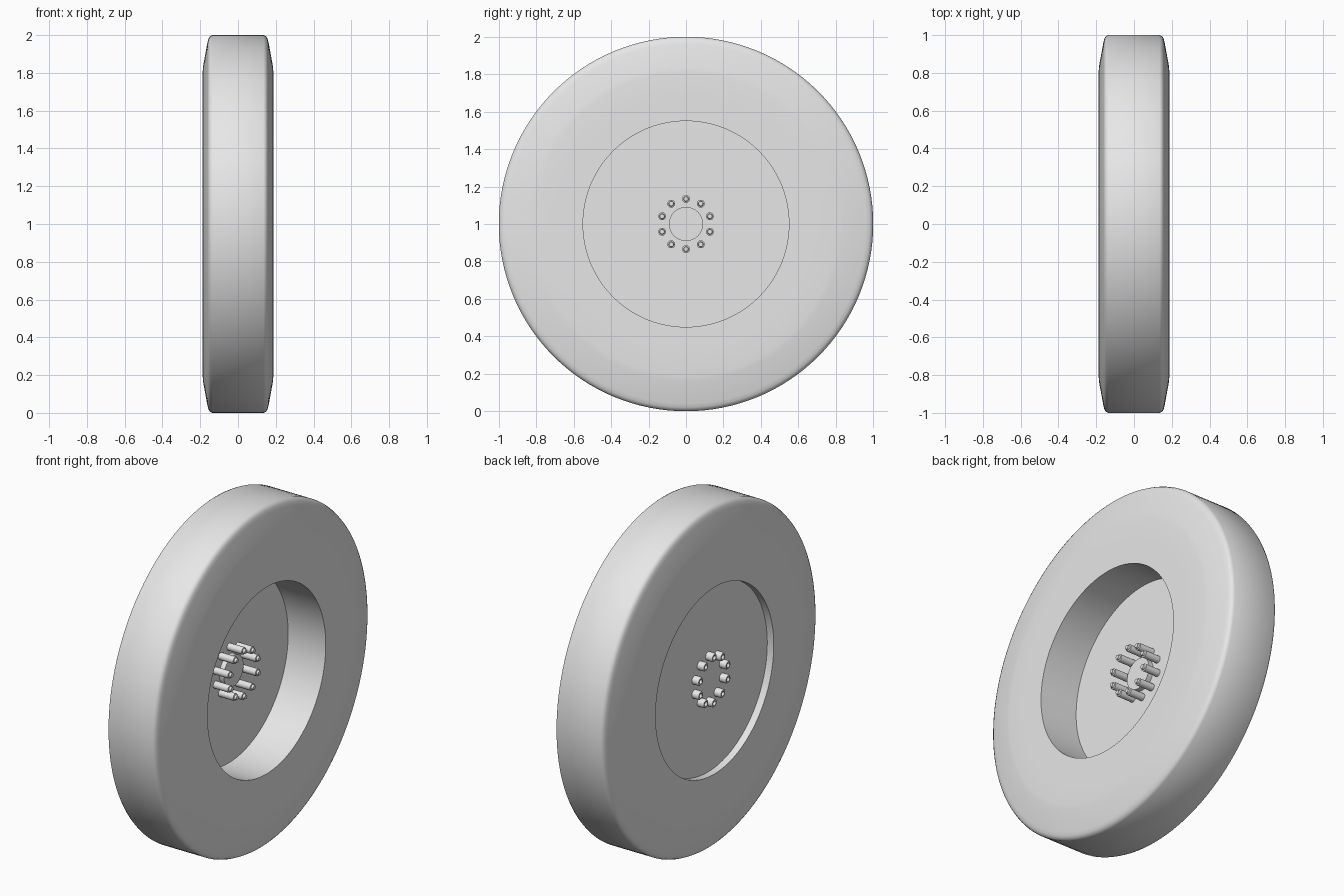
import bpy, math
from mathutils import Matrix

cube = bpy.data.objects.get("Cube")
if cube:
    bpy.data.objects.remove(cube, do_unlink=True)

grey = bpy.data.materials.new("plain_grey")
grey.use_nodes = True
grey.diffuse_color = (0.8, 0.8, 0.8, 1)
grey.node_tree.nodes["Principled BSDF"].inputs["Base Color"].default_value = (0.8, 0.8, 0.8, 1)


def lathe(name, profile, segments, centre=(0, 0, 1), closed=False):
    """Revolve (x, radius) points around an axis parallel to x."""
    verts, faces = [], []
    rows = len(profile)
    for i in range(segments):
        a = math.tau * i / segments
        verts += [(x, r * math.sin(a), r * math.cos(a)) for x, r in profile]
    for i in range(segments):
        j = (i + 1) % segments
        for k in range(rows if closed else rows - 1):
            n = (k + 1) % rows
            faces.append((i * rows + k, i * rows + n, j * rows + n, j * rows + k))
    if not closed:
        faces.append([i * rows for i in reversed(range(segments))])
        faces.append([i * rows + rows - 1 for i in range(segments)])
    mesh = bpy.data.meshes.new(name)
    mesh.from_pydata(verts, [], faces)
    mesh.materials.append(grey)
    obj = bpy.data.objects.new(name, mesh)
    obj.location = centre
    bpy.context.collection.objects.link(obj)
    bpy.ops.object.select_all(action='DESELECT')
    obj.select_set(True)
    bpy.context.view_layer.objects.active = obj
    bpy.ops.object.mode_set(mode='EDIT')
    bpy.ops.mesh.select_all(action='SELECT')
    bpy.ops.mesh.normals_make_consistent(inside=False)
    bpy.ops.object.mode_set(mode='OBJECT')
    bpy.ops.object.shade_smooth_by_angle(angle=math.radians(40))
    return obj


# Tyre: rounded shoulders, tapering sidewalls and a straight bore
side = [(0.187, 0.55), (0.187, 0.68), (0.187, 0.81), (0.184, 0.84), (0.162, 0.96),
        (0.157, 0.98), (0.149, 0.993), (0.135, 1.0)]
lathe("tyre", side + [(-x, r) for x, r in reversed(side)], 128, closed=True)

# Wheel plate, set nearer the outer side, with a low hub boss
lathe("wheel_disc", [(-0.145, 0.552), (-0.058, 0.552)], 128)
lathe("hub_boss", [(-0.07, 0.091), (-0.028, 0.091)], 64)

# Ring of ten studs, each with a hollow nut on the shallow side
for i in range(10):
    a = math.tau * i / 10
    spot = (0, 0.134 * math.sin(a), 1 + 0.134 * math.cos(a))
    lathe(f"stud_{i + 1}", [(-0.16, 0.021), (0.038, 0.021), (0.04, 0.014), (0.052, 0.012)], 24, spot)
    lathe(f"nut_{i + 1}", [(-0.14, 0.025), (-0.18, 0.025), (-0.186, 0.02),
                           (-0.186, 0.013), (-0.165, 0.013), (-0.14, 0.013)], 24, spot, closed=True)
